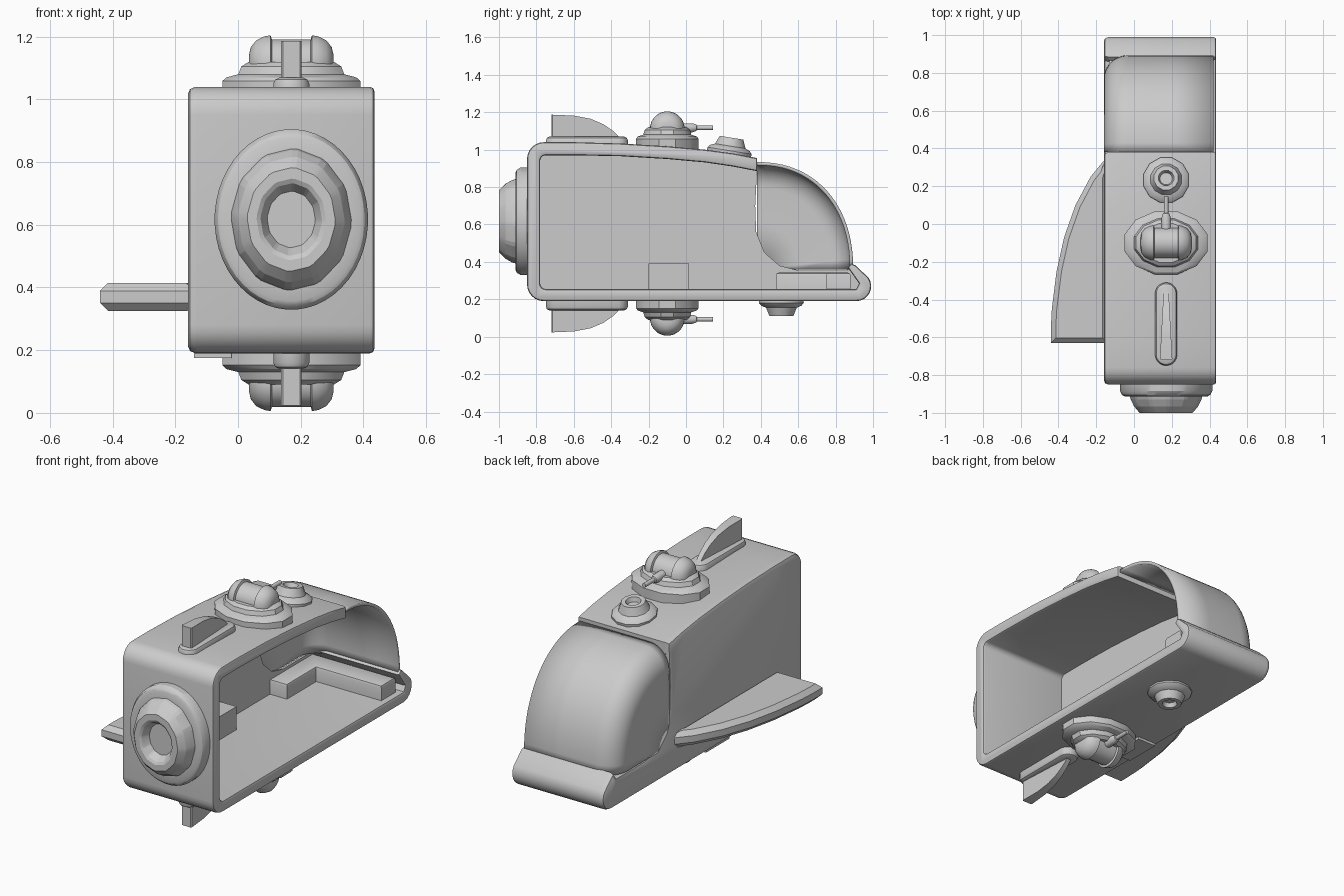
import bpy, bmesh
from math import sin, cos, pi, radians
from mathutils import Matrix, Vector

if "Cube" in bpy.data.objects:
    bpy.data.objects.remove(bpy.data.objects["Cube"])

CX = 0.17                                   # x of the centre line of all fittings
FLIP = Matrix.Translation((0, 0, 1.21)) @ Matrix.Diagonal((1, 1, -1, 1))


def finish(name, bm, angle=32, matrix=None):
    if matrix is not None:
        bm.transform(matrix)
    bmesh.ops.remove_doubles(bm, verts=bm.verts, dist=1e-5)
    bmesh.ops.recalc_face_normals(bm, faces=bm.faces)
    me = bpy.data.meshes.new(name)
    bm.to_mesh(me)
    bm.free()
    ob = bpy.data.objects.new(name, me)
    bpy.context.collection.objects.link(ob)
    if angle:
        bpy.ops.object.select_all(action='DESELECT')
        ob.select_set(True)
        bpy.context.view_layer.objects.active = ob
        bpy.ops.object.shade_smooth_by_angle(angle=radians(angle))
    return ob


def arc(a, b, r, t0, t1, n=6):
    ts = [radians(t0 + (t1 - t0) * i / n) for i in range(n + 1)]
    return [(a + r * cos(t), b + r * sin(t)) for t in ts]


def prism(name, pts, d0, d1, axis='x', bevel=0, ends=None, segs=2, matrix=None, shape=None):
    """Extrude an outline from d0 to d1; bevel the rims at the given ends."""
    bm = bmesh.new()
    put = (lambda a, b, d: (d, a, b)) if axis == 'x' else (lambda a, b, d: (a, b, d))
    rings = [[bm.verts.new(put(a, b, d)) for a, b in pts] for d in (d0, d1)]
    n = len(pts)
    for r in rings:
        bm.faces.new(r)
    for i in range(n):
        j = (i + 1) % n
        bm.faces.new((rings[0][i], rings[0][j], rings[1][j], rings[1][i]))
    bmesh.ops.recalc_face_normals(bm, faces=bm.faces)
    if shape:
        for v in bm.verts:
            shape(v)
    if bevel:
        k = 0 if axis == 'x' else 2
        rim = [e for e in bm.edges
               if any(all(abs(v.co[k] - d) < 1e-5 for v in e.verts) for d in (ends or (d0, d1)))]
        bmesh.ops.bevel(bm, geom=rim, offset=bevel, segments=segs, profile=0.5,
                        affect='EDGES', clamp_overlap=False)
    return finish(name, bm, matrix=matrix)


def lathe(name, profile, n, matrix, angle=32, gap=1.0, stretch=0):
    """Revolve (radius, height) about z; gap<1 gives alternating wide and narrow facets."""
    bm = bmesh.new()
    if gap < 1:
        ang = [(i // 2 + (i % 2) * gap) * 4 * pi / n for i in range(n)]
    else:
        ang = [(i + 0.5) * 2 * pi / n for i in range(n)]
    rings = []
    for r, h in profile:
        rings.append([bm.verts.new((r * cos(t), r * sin(t) + (stretch if sin(t) > 0 else -stretch), h))
                      for t in ang])
    for p, q in zip(rings, rings[1:]):
        for i in range(n):
            j = (i + 1) % n
            bm.faces.new((p[i], p[j], q[j], q[i]))
    bm.faces.new(rings[0])
    bm.faces.new(rings[-1])
    return finish(name, bm, angle, matrix)


# Hull: C-shaped strip open at the right, with a rolled nose
outer = ([(.38, .955), (.25, .98), (.1, 1.0), (-.1, 1.018), (-.35, 1.033), (-.6, 1.04)]
         + arc(-.76, .95, .09, 90, 180) + arc(-.76, .28, .09, 180, 270)
         + arc(.91, .27, .08, -90, 35, 8) + [(.905, .382), (.885, .39)])
inner = ([(.865, .37), (.925, .285), (.91, .255)]
         + arc(-.75, .285, .03, 270, 180, 4) + arc(-.75, .94, .03, 180, 90, 4)
         + [(-.6, .97), (-.35, .965), (-.1, .95), (.1, .932), (.25, .91), (.38, .885)])
prism("hull_shell", outer + inner, -.135, .435, bevel=.014, ends=(.435,))

# Left wall with the rounded windshield cut-out
cut = [(.86, .355), (.6, .355), (.5, .38), (.42, .45), (.375, .56), (.37, .7), (.38, .9)]
prism("left_wall", outer + cut, -.16, -.13, bevel=.024, ends=(-.16,))

# Windshield: curved sheet rolling over into the left side
bm = bmesh.new()
N, R = 20, .12
edge = []
for i in range(N + 1):
    t = i / N * pi / 2
    edge.append((max(sin(t), 0) ** .91 * .505, max(cos(t), 0) ** .91 * .565))
cols = [(.42, 0), (.2, 0)]
cols += [(-.03 - R * sin(k * pi / 16), R * (1 - cos(k * pi / 16))) for k in range(9)]
cols += [(-.15, .3)]
rows = []
for x, inset in cols:
    s = 1 - inset / .535
    rows.append([bm.verts.new((x, .38 + a * s, .36 + b * s)) for a, b in edge])
for p, q in zip(rows, rows[1:]):
    for i in range(N):
        bm.faces.new((p[i], p[i + 1], q[i + 1], q[i]))
hub = bm.verts.new((-.15, .38, .36))
for i in range(N):
    bm.faces.new((rows[-1][i], rows[-1][i + 1], hub))
ws = finish("windshield", bm, 40)
sol = ws.modifiers.new("thickness", 'SOLIDIFY')
sol.thickness = .018
sol.offset = 0

# Interior seat block and L-shaped console
prism("seat_block", [(-.2, .175), (.015, .175), (.015, .39), (-.2, .39)], -.14, -.02)
prism("console", [(-.135, .48), (-.02, .48), (-.02, .75), (.40, .75), (.40, .88), (-.135, .88)],
      .24, .342, axis='z', bevel=.014, ends=(.342,))

# Side wing
wing = [(-.14, .34), (-.16, .335), (-.23, .25), (-.31, .10), (-.37, -.07), (-.41, -.25),
        (-.435, -.45), (-.44, -.55), (-.44, -.63), (-.14, -.63)]
prism("wing", wing, .325, .415, axis='z', bevel=.026, segs=1)

# Engine: oval plate with faceted nozzle on the front
eng = (Matrix.Translation((CX, -.85, .617)) @ Matrix.Diagonal((.85, 1, 1, 1))
       @ Matrix.Rotation(pi / 2, 4, 'X'))
lathe("engine_plate", [(.288, -.02), (.288, .035), (.275, .055), (.26, .062), (.2, .062)], 48, eng)
lathe("engine_nozzle", [(.215, .04), (.226, .06), (.22, .08), (.2, .115), (.165, .15), (.13, .15),
                        (.115, .142), (.09, .1)], 24, eng, angle=12, gap=.78)


def taper(v):
    k = (v.co.y + .72) / .37
    v.co.x = CX + (v.co.x - CX) * (1 - .6 * k)


for side, m in (("top", Matrix.Identity(4)), ("bottom", FLIP)):
    # Fin on its rounded pad
    fin = [(-.72, 1.0), (-.35, 1.0), (-.35, 1.06), (-.39, 1.1), (-.44, 1.135), (-.51, 1.165),
           (-.6, 1.182), (-.72, 1.187)]
    prism(side + "_fin", fin, CX - .033, CX + .033, bevel=.006, segs=1, matrix=m, shape=taper)
    lathe(side + "_fin_pad", [(.058, 0), (.058, .045), (.052, .058), (.04, .064)], 24,
          m @ Matrix.Translation((CX, -.53, 1.005)), stretch=.162)

    # Turret base, twin-domed head and gun
    base = m @ Matrix.Translation((CX, -.1, .99)) @ Matrix.Diagonal((1, .76, 1, 1))
    lathe(side + "_turret_base", [(.228, 0), (.228, .068), (.215, .08), (.175, .09), (.165, .115),
                                  (.14, .13), (.12, .13)], 12, base)
    head = m @ Matrix.Translation((CX, -.1, 1.112)) @ Matrix.Rotation(pi / 2, 4, 'Y')
    dome = [(.03, .135), (.055, .129), (.077, .112), (.09, .085), (.093, .066), (.08, .062)]
    lathe(side + "_turret_head", dome + [(r, -h) for r, h in reversed(dome)], 24, head)
    gun = m @ Matrix.Translation((CX, -.03, 1.117)) @ Matrix.Rotation(-pi / 2, 4, 'X')
    lathe(side + "_gun", [(.025, 0), (.025, .065), (.018, .085), (.012, .088), (.012, .175)], 12, gun)

# Round ports with recessed centres, above and below the cockpit
port = [(.122, 0), (.124, .03), (.11, .045), (.085, .055), (.066, .1), (.042, .1), (.033, .075)]
lathe("top_port", port, 12, Matrix.Translation((CX, .228, .965)) @ Matrix.Rotation(radians(-9), 4, 'X'))
lathe("bottom_port", port, 12, Matrix.Translation((CX, .51, .21)) @ Matrix.Diagonal((1, 1, -1, 1)))
